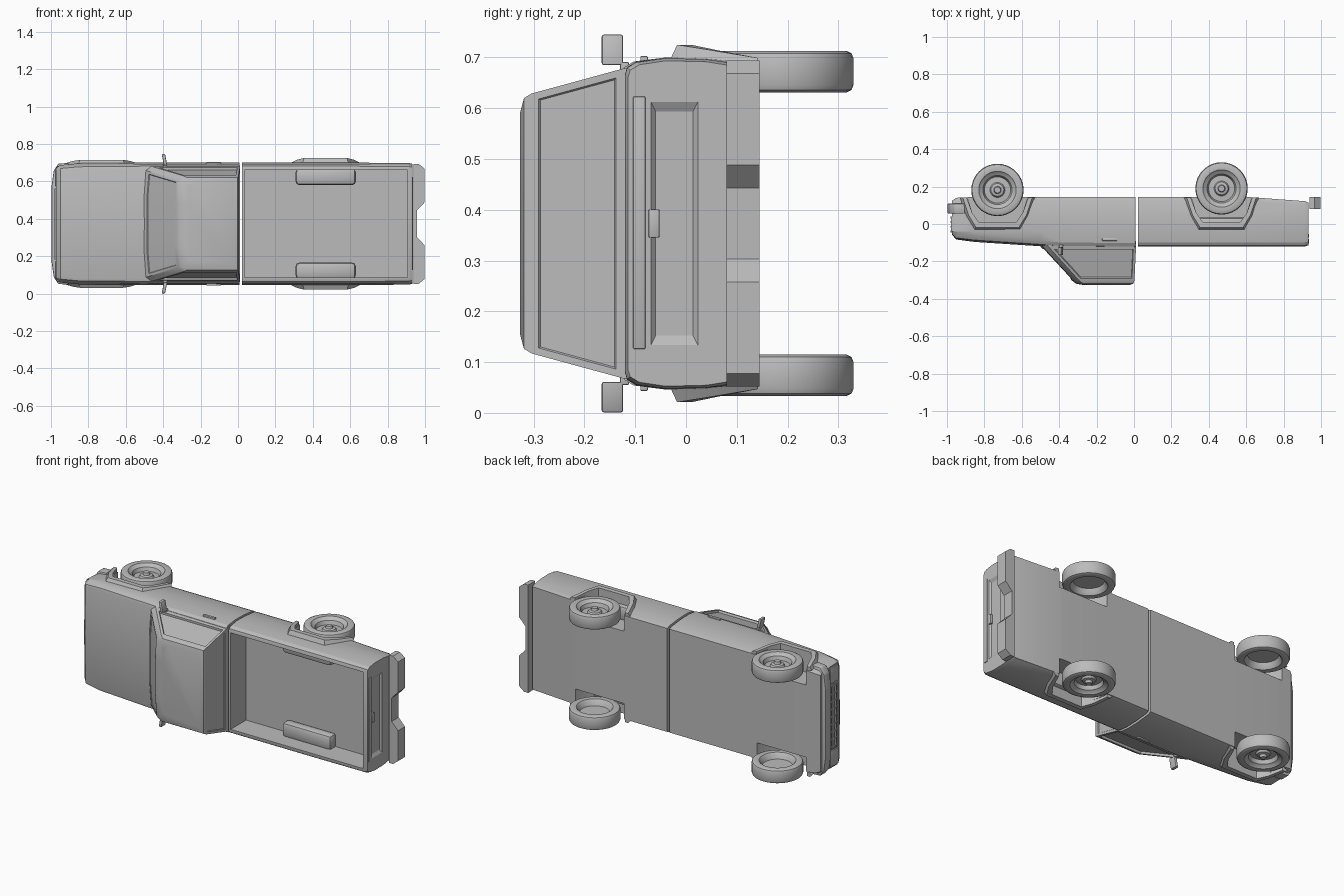
import bpy, bmesh, math
from mathutils import Vector

if "Cube" in bpy.data.objects:
    bpy.data.objects.remove(bpy.data.objects["Cube"], do_unlink=True)

grey = bpy.data.materials.new("plain_grey")
grey.use_nodes = True
grey.diffuse_color = (0.5, 0.5, 0.5, 1)
grey.node_tree.nodes["Principled BSDF"].inputs["Base Color"].default_value = (0.5, 0.5, 0.5, 1)

MID = 0.373          # world height of the truck's centre line (it lies on its side)
SIDES = ((1, "upper"), (-1, "lower"))


def place(x, h, w):
    """Truck length, height and sideways offset to world space."""
    return Vector((x, -h, MID + w))


def shade(obj, angle):
    bpy.ops.object.select_all(action="DESELECT")
    obj.select_set(True)
    bpy.context.view_layer.objects.active = obj
    bpy.ops.object.shade_smooth_by_angle(angle=math.radians(angle))


def finish(name, bm, angle=30):
    bmesh.ops.recalc_face_normals(bm, faces=bm.faces)
    mesh = bpy.data.meshes.new(name)
    bm.to_mesh(mesh)
    bm.free()
    mesh.materials.append(grey)
    obj = bpy.data.objects.new(name, mesh)
    bpy.context.collection.objects.link(obj)
    shade(obj, angle)
    return obj


def loft_mesh(sections):
    bm = bmesh.new()
    rings = [[bm.verts.new(place(*p)) for p in s] for s in sections]
    n = len(rings[0])
    for a, b in zip(rings, rings[1:]):
        for i in range(n):
            j = (i + 1) % n
            bm.faces.new((a[i], a[j], b[j], b[i]))
    bm.faces.new(rings[0])
    bm.faces.new(rings[-1])
    bmesh.ops.recalc_face_normals(bm, faces=bm.faces)
    return bm


def loft(name, sections, bevel=0.0):
    bm = loft_mesh(sections)
    if bevel:
        bmesh.ops.bevel(bm, geom=bm.edges[:], offset=bevel, segments=2,
                        profile=0.5, affect="EDGES")
    return finish(name, bm)


def box(name, xs, hs, ws, bevel=0.0):
    return loft(name, [[(x, hs[0], ws[0]), (x, hs[1], ws[0]),
                        (x, hs[1], ws[1]), (x, hs[0], ws[1])] for x in xs], bevel)


def prism(name, outline, w0, w1):
    return loft(name, [[(x, h, w) for x, h in outline] for w in (w0, w1)])


def cut(target, cutter):
    cutter.hide_render = True
    mod = target.modifiers.new("cut", "BOOLEAN")
    mod.operation, mod.solver, mod.object = "DIFFERENCE", "EXACT", cutter
    bpy.context.view_layer.objects.active = target
    bpy.ops.object.modifier_apply(modifier=mod.name)
    bpy.data.objects.remove(cutter, do_unlink=True)
    shade(target, 20)


def body_section(x, top, bottom, k, crown):
    half = [(bottom, 0.308), (bottom + 0.02, 0.316), (-0.04, 0.325), (0.04, 0.327),
            (top - 0.022, 0.319), (top - 0.004, 0.308), (top, 0.294)]
    right = [(x, h, w * k) for h, w in half]
    left = [(x, h, -w) for x, h, w in reversed(right)]
    return right + [(x, top + crown, 0)] + left


# Front body with bonnet
front_body = loft("front_body", [body_section(*s) for s in (
    (-0.972, 0.055, -0.125, 0.93, 0.004), (-0.95, 0.078, -0.14, 0.96, 0.005),
    (-0.85, 0.09, -0.145, 0.99, 0.006), (-0.5, 0.113, -0.145, 1, 0.006),
    (-0.4, 0.12, -0.145, 1, 0.004), (0.008, 0.125, -0.145, 1, 0.0))])


# Cabin with recessed windows
def cabin_ring(h, front, rear, hw, bow):
    half = [(rear, hw), (front + 0.03, hw), (front, hw - 0.022), (front - bow, hw * 0.45)]
    return [(x, h, w) for x, w in half] + [(x, h, -w) for x, w in reversed(half)]


cab = loft_mesh([cabin_ring(0.09, -0.51, 0.012, 0.312, 0.012),
                 cabin_ring(0.124, -0.485, 0.011, 0.305, 0.012),
                 cabin_ring(0.304, -0.322, 0.002, 0.256, 0.008),
                 cabin_ring(0.319, -0.302, -0.004, 0.247, 0.008),
                 cabin_ring(0.327, -0.26, -0.025, 0.218, 0.006)])
walls = [f for f in cab.faces if 0.15 < -f.calc_center_median().y < 0.28]
windows = [
    [f for f in walls if f.normal.z > 0.88],
    [f for f in walls if f.normal.z < -0.88],
    [f for f in walls if f.normal.x < -0.5 and abs(f.normal.z) < 0.45],
    [f for f in walls if f.normal.x > 0.8]]
for faces, depth in zip(windows, (-0.012, -0.012, -0.004, -0.004)):
    bmesh.ops.inset_region(cab, faces=faces, thickness=0.014, depth=0, use_even_offset=True)
    bmesh.ops.inset_region(cab, faces=faces, thickness=0.003, depth=depth,
                           use_even_offset=True)
finish("cabin", cab)

# Cargo bed, hollowed out, with a panelled tailgate
bed = loft("cargo_bed", [body_section(*s) for s in (
    (0.022, 0.12, -0.145, 1, 0), (0.6, 0.12, -0.145, 1, 0),
    (0.915, 0.12, -0.122, 0.995, 0), (0.932, 0.114, -0.115, 0.98, 0))])
FLOOR = -0.025
cut(bed, box("bed_cutter", (0.036, 0.906), (FLOOR, 0.3), (-0.287, 0.287)))
cut(bed, loft("tailgate_cutter", [
    [(x, -0.026 + e, -0.245 + 2 * e), (x, 0.072 - e, -0.245 + 2 * e),
     (x, 0.072 - e, 0.245 - 2 * e), (x, -0.026 + e, 0.245 - 2 * e)]
    for x, e in ((0.922, 0.012), (0.935, 0))]))
box("tailgate_handle", (0.92, 0.936), (0.052, 0.074), (-0.028, 0.028), 0.003)
box("tailgate_trim", (0.925, 0.936), (0.08, 0.104), (-0.247, 0.25), 0.002)

# Wheels, arches and flares
ARCH = ((-0.165, -0.16), (-0.135, -0.06), (-0.1, -0.01),
        (0.1, -0.01), (0.135, -0.06), (0.165, -0.16))
RIM = ((-0.2, -0.142), (-0.168, -0.04), (-0.125, 0.036),
       (0.125, 0.036), (0.168, -0.04), (0.2, -0.142))
LIP_TAPER = (1, 0.4, 0, 0, 0.4, 1)
WHEELS = (("front", -0.73, -0.182, front_body, 0.342), ("rear", 0.468, -0.19, bed, 0.352))


def lathe(name, profile, x, h, w, side):
    bm = bmesh.new()
    verts = [bm.verts.new(place(x + r, h, w + side * a)) for r, a in profile]
    edges = [bm.edges.new(pair) for pair in zip(verts, verts[1:])]
    bmesh.ops.spin(bm, geom=verts + edges, cent=place(x, h, w), axis=(0, 0, 1),
                   angle=math.tau, steps=32, use_duplicate=False)
    bmesh.ops.remove_doubles(bm, verts=bm.verts, dist=0.0002)
    return finish(name, bm, 35)


WHEEL_PROFILE = ((0, 0.032), (0.016, 0.032), (0.02, 0.018), (0.034, 0.014), (0.04, 0.004),
                 (0.07, 0.002), (0.078, 0.024), (0.096, 0.034), (0.1, 0.039), (0.126, 0.041),
                 (0.136, 0.036), (0.14, 0.026), (0.14, -0.026), (0.136, -0.036),
                 (0.126, -0.041), (0.1, -0.039), (0.092, -0.03), (0.082, -0.006), (0, -0.006))

for end, cx, ch, body, reach in WHEELS:
    for side, label in SIDES:
        cut(body, prism("arch_cutter", [(cx + x, h) for x, h in ARCH],
                        side * 0.215, side * 0.4))
        ribs = []
        for (ix, ih), (ox, oh), taper in zip(ARCH, RIM, LIP_TAPER):
            ih = max(ih, -0.142)
            mx, mh = ix + (ox - ix) * 0.6, ih + (oh - ih) * 0.6
            lip = side * (reach - taper * (reach - 0.326))
            ribs.append([(cx + ox, oh, side * 0.312), (cx + mx, mh, lip),
                         (cx + ix, ih, lip), (cx + ix, ih, side * 0.3)])
        loft(f"{end}_{label}_flare", ribs)
        lathe(f"{end}_{label}_wheel", WHEEL_PROFILE, cx, ch, side * 0.299, side)

for side, label in SIDES:
    box(f"{label}_bed_well", (0.308, 0.63), (FLOOR - 0.01, 0.03),
        (side * 0.207, side * 0.295), 0.02)
    # Mirrors, door handles and headlights
    loft(f"{label}_mirror", [[(-0.408 + d, 0.124, side * w), (-0.408 + d, 0.166, side * w),
                              (-0.39 + d, 0.166, side * w), (-0.39 + d, 0.124, side * w)]
                             for w, d in ((0.312, 0.012), (0.372, 0))], 0.004)
    box(f"{label}_mirror_arm", (-0.4, -0.38), (0.112, 0.13),
        (side * 0.295, side * 0.318), 0.003)
    box(f"{label}_door_handle", (-0.17, -0.09), (0.075, 0.09),
        (side * 0.315, side * 0.33), 0.003)
    box(f"{label}_headlight", (-0.96, -0.979), (-0.04, 0.04),
        (side * 0.2, side * 0.295), 0.004)

# Grille
for i in range(4):
    h = -0.04 + i * 0.025
    box(f"grille_bar_{i + 1}", (-0.96, -0.98), (h, h + 0.01), (-0.19, 0.19))
for i in range(9):
    w = -0.18 + i * 0.045
    box(f"grille_tooth_{i + 1}", (-0.96, -0.977), (-0.04, 0.04), (w - 0.004, w + 0.004))

# Front bumper, wrapping round the corners
half = ((-0.905, 0.325), (-0.96, 0.322), (-0.985, 0.285), (-0.997, 0.2))
plan = [(x, w) for x, w in half] + [(x, -w) for x, w in reversed(half)]
loft("front_bumper", [[(x, h, w) for x, w in plan] for h in (-0.11, -0.055)], 0.006)

# Rear bumper with a central recess
half = ((0.938, 0.321), (0.965, 0.321), (0.998, 0.295), (0.998, 0.115), (0.956, 0.07))
plan = [(x, w) for x, w in half] + [(x, -w) for x, w in reversed(half)]
loft("rear_bumper", [[(x, h, w) for x, w in plan] for h in (-0.145, -0.08)])
